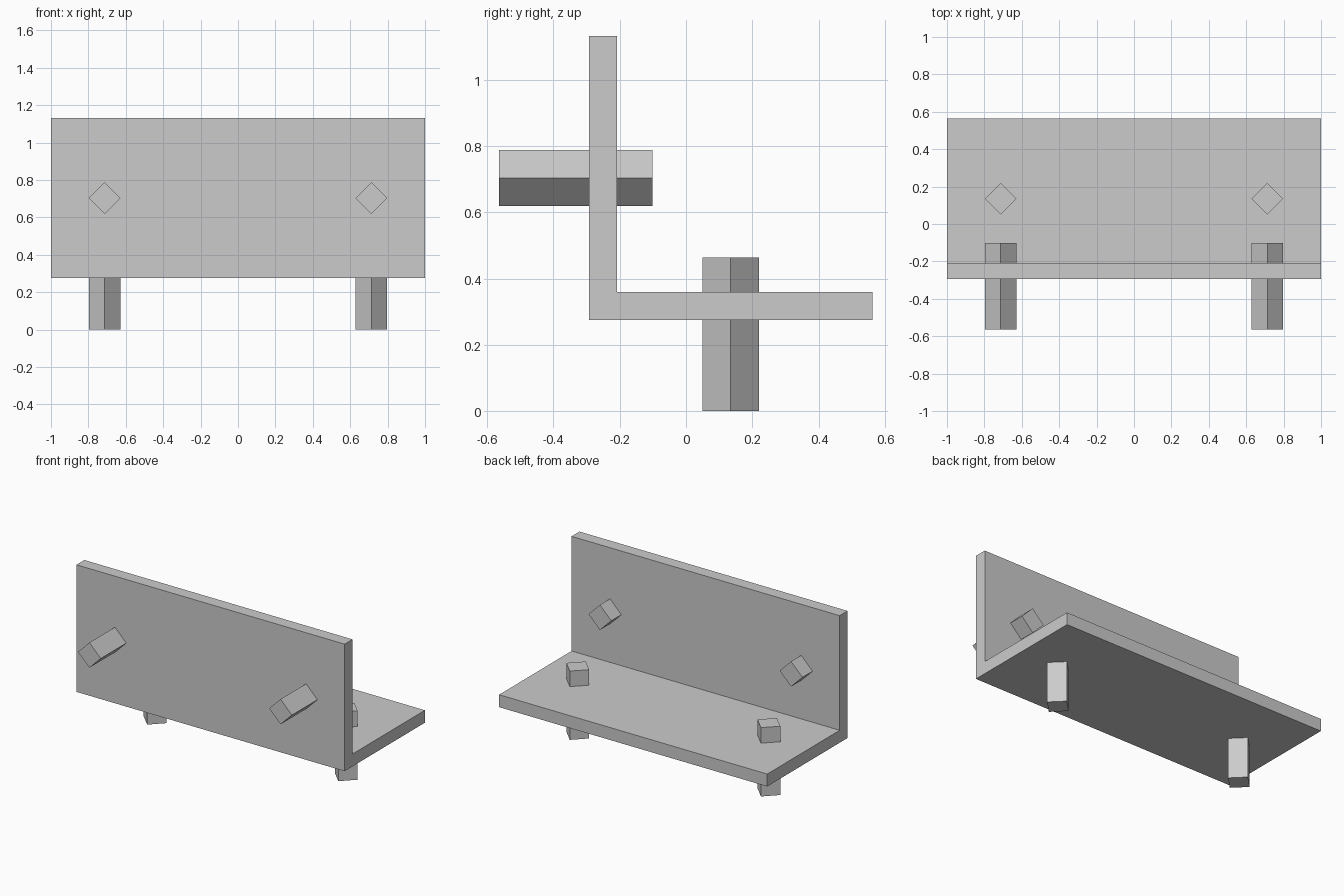
import bpy, bmesh
from math import radians
from mathutils import Matrix, Vector

cube = bpy.data.objects.get("Cube")
if cube:
    bpy.data.objects.remove(cube, do_unlink=True)

grey = bpy.data.materials.new("plain grey")
grey.use_nodes = True
colour = (0.6, 0.6, 0.6, 1)
grey.diffuse_color = colour
grey.node_tree.nodes["Principled BSDF"].inputs["Base Color"].default_value = colour


def add_object(name, bm):
    bmesh.ops.recalc_face_normals(bm, faces=bm.faces)
    mesh = bpy.data.meshes.new(name)
    bm.to_mesh(mesh)
    bm.free()
    mesh.materials.append(grey)
    obj = bpy.data.objects.new(name, mesh)
    bpy.context.collection.objects.link(obj)
    return obj


# L-shaped bracket: side profile extruded across the full width
front, back, bottom, top, thick = -0.293, 0.563, 0.275, 1.132, 0.084
profile = [(front, bottom), (back, bottom), (back, bottom + thick),
           (front + thick, bottom + thick), (front + thick, top), (front, top)]
bm = bmesh.new()
face = bm.faces.new([bm.verts.new((-1, y, z)) for y, z in profile])
extruded = bmesh.ops.extrude_face_region(bm, geom=[face])
verts = [g for g in extruded["geom"] if isinstance(g, bmesh.types.BMVert)]
bmesh.ops.translate(bm, verts=verts, vec=(2, 0, 0))
add_object("angle_bracket", bm)


# Square pegs turned 45 degrees, passing through each plate
def add_peg(name, centre, tilt):
    side, length = 0.12, 0.464
    matrix = (Matrix.Translation(Vector(centre)) @ Matrix.Rotation(tilt, 4, 'X')
              @ Matrix.Rotation(radians(45), 4, 'Z')
              @ Matrix.Diagonal((side, side, length, 1)))
    bm = bmesh.new()
    bmesh.ops.create_cube(bm, size=1, matrix=matrix)
    add_object(name, bm)


for side, x in (("left", 0.713), ("right", -0.713)):
    add_peg(side + "_upright_peg", (x, 0.135, 0.232), 0)
    add_peg(side + "_wall_peg", (x, -0.333, 0.703), radians(90))
